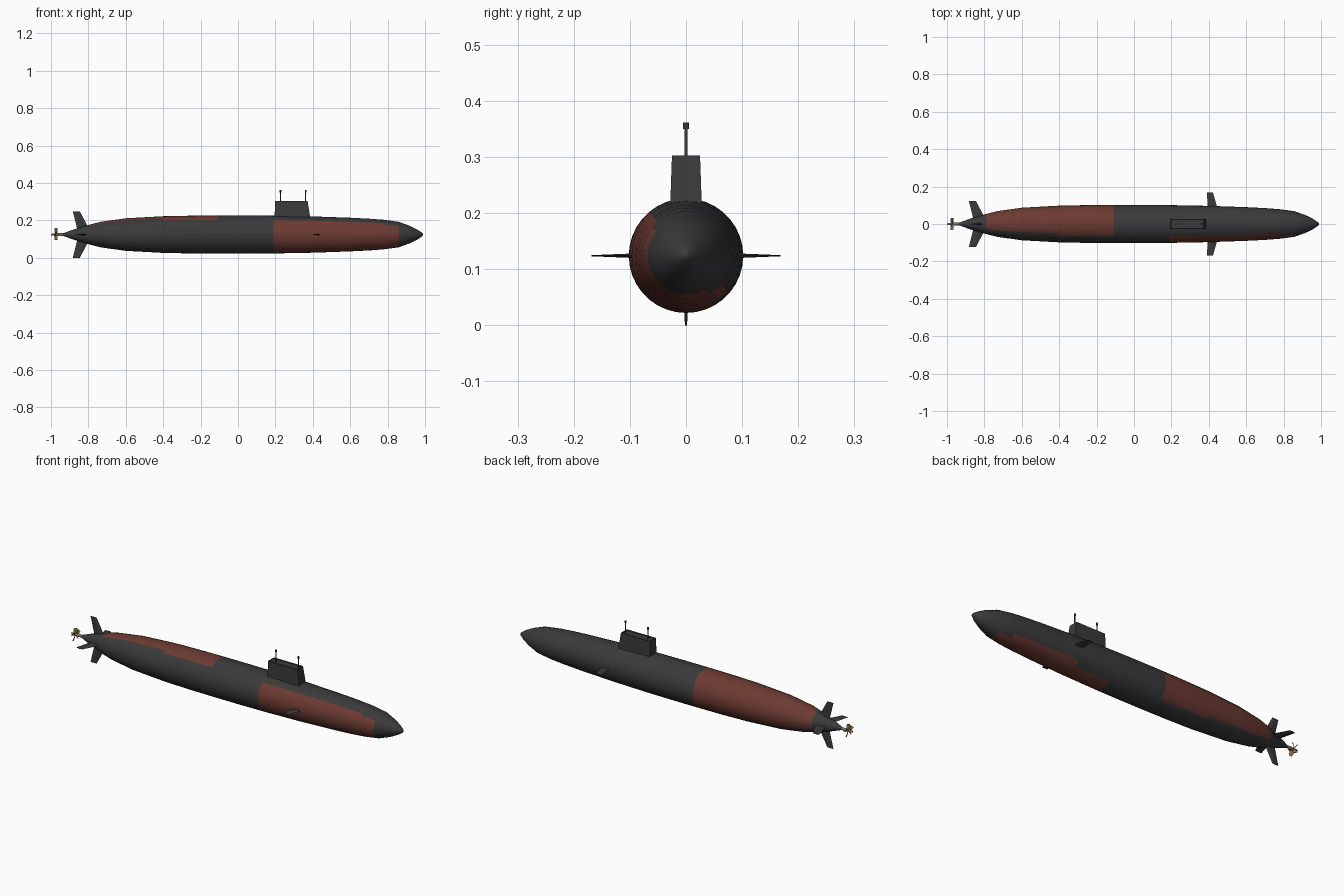
import bpy, bmesh
from math import sin, cos, atan2, degrees, radians, pi
from mathutils import Matrix, Vector

cube = bpy.data.objects.get("Cube")
if cube:
    bpy.data.objects.remove(cube, do_unlink=True)

AXIS_Z = 0.124


def material(name, rgb):
    m = bpy.data.materials.new(name)
    m.use_nodes = True
    col = (*rgb, 1)
    m.diffuse_color = col
    m.node_tree.nodes["Principled BSDF"].inputs["Base Color"].default_value = col
    return m


GREY = material("dark grey", (0.042, 0.042, 0.042))
RED = material("rust red", (0.15, 0.043, 0.032))
BRONZE = material("bronze", (0.25, 0.17, 0.075))


def finish(name, bm, mats, smooth=None):
    bmesh.ops.recalc_face_normals(bm, faces=bm.faces)
    me = bpy.data.meshes.new(name)
    bm.to_mesh(me)
    bm.free()
    for m in mats:
        me.materials.append(m)
    ob = bpy.data.objects.new(name, me)
    bpy.context.collection.objects.link(ob)
    if smooth:
        bpy.ops.object.select_all(action='DESELECT')
        ob.select_set(True)
        bpy.context.view_layer.objects.active = ob
        bpy.ops.object.shade_smooth_by_angle(angle=radians(smooth))
    return ob


def skin(bm, loops):
    """Bridge equal closed loops of points and cap both ends."""
    rows = [[bm.verts.new(p) for p in loop] for loop in loops]
    n = len(rows[0])
    for a, b in zip(rows, rows[1:]):
        for i in range(n):
            j = (i + 1) % n
            bm.faces.new((a[i], a[j], b[j], b[i]))
    bm.faces.new(rows[0])
    bm.faces.new(rows[-1])


def lathe(bm, profile, n):
    """Revolve (x, radius) points about the hull axis."""
    skin(bm, [[(x, r * cos(2 * pi * i / n), AXIS_Z + r * sin(2 * pi * i / n))
               for i in range(n)] for x, r in profile])


# Hull, with panels chosen by station and angle around the axis
HULL = [(-0.935, 0.007), (-0.88, 0.027), (-0.79, 0.054), (-0.73, 0.069),
        (-0.6, 0.087), (-0.4, 0.098), (-0.25, 0.101), (-0.11, 0.102),
        (0.05, 0.102), (0.19, 0.101), (0.4, 0.097), (0.6, 0.090),
        (0.7, 0.085), (0.78, 0.079), (0.86, 0.068), (0.92, 0.046),
        (0.96, 0.026), (0.985, 0.009), (0.99, 0.001)]


def is_red(x, angle):
    if -0.79 < x < -0.11:
        lo, hi = (-50, 130) if x > -0.4 else (-40, 120)
        return lo < (angle + 180) % 360 - 180 < hi
    if 0.19 < x < 0.86:
        lo = 140 if x > 0.78 else 130
        hi = 320 if 0.4 < x < 0.78 else 300
        return lo < angle % 360 < hi
    return False


bm = bmesh.new()
lathe(bm, HULL, 36)
for f in bm.faces:
    c = f.calc_center_median()
    f.material_index = int(is_red(c.x, degrees(atan2(c.z - AXIS_Z, c.y))))
finish("hull", bm, [GREY, RED], 40)

# Sail with a shallow recessed bridge deck
bm = bmesh.new()
skin(bm, [[(xa, -w, z), (xb, -w, z), (xb, w, z), (xa, w, z)]
          for xa, xb, w, z in ((0.195, 0.39, 0.029, 0.19),
                               (0.198, 0.372, 0.025, 0.303))])
bm.faces.ensure_lookup_table()
deck = max(bm.faces, key=lambda f: f.calc_center_median().z)
bmesh.ops.inset_region(bm, faces=[deck], thickness=0.004, depth=0)
bmesh.ops.translate(bm, verts=deck.verts, vec=(0, 0, -0.006))
finish("sail", bm, [GREY])

# Masts with small heads
for name, x in (("rear_mast", 0.227), ("front_mast", 0.362)):
    bm = bmesh.new()
    for r, z0, z1 in ((0.0028, 0.29, 0.352), (0.005, 0.35, 0.361)):
        bmesh.ops.create_cone(bm, cap_ends=True, segments=10, radius1=r, radius2=r,
                              depth=z1 - z0,
                              matrix=Matrix.Translation((x, 0, (z0 + z1) / 2)))
    finish(name, bm, [GREY], 40)


def fin(name, angle, sections):
    """Tapered fin pointing along +y, turned about the hull axis."""
    bm = bmesh.new()
    skin(bm, [[(xa, d, 0), (xa * 0.4 + xb * 0.6, d, t), (xb, d, 0),
               (xa * 0.4 + xb * 0.6, d, -t)] for xa, xb, d, t in sections])
    bmesh.ops.transform(bm, verts=bm.verts, matrix=Matrix.Translation((0, 0, AXIS_Z))
                        @ Matrix.Rotation(radians(angle), 4, 'X'))
    finish(name, bm, [GREY])


TAIL = ((-0.855, -0.785, 0.01, 0.006), (-0.883, -0.846, 0.124, 0.002))
BOW = ((0.395, 0.45, 0.07, 0.005), (0.39, 0.422, 0.168, 0.001))
for name, angle in (("back", 0), ("upper", 90), ("front", 180), ("lower", 270)):
    fin(name + "_tail_fin", angle, TAIL)
for name, angle in (("back", 0), ("front", 180)):
    fin(name + "_bow_plane", angle, BOW)

# Propeller hub and twisted blades
bm = bmesh.new()
lathe(bm, [(-1.0, 0.002), (-0.99, 0.006), (-0.955, 0.008), (-0.93, 0.007)], 12)
finish("propeller_hub", bm, [BRONZE], 40)

BLADES = 5
bm = bmesh.new()
for k in range(BLADES):
    spin = Matrix.Rotation(2 * pi * k / BLADES + pi / 2, 4, 'X')
    loops = []
    for d, chord, pitch in ((0.004, 0.007, 55), (0.018, 0.011, 45), (0.034, 0.008, 35)):
        turn = Matrix.Rotation(radians(pitch), 4, 'Y')
        loops.append([Vector((-0.973, 0, AXIS_Z)) + spin @
                      (turn @ Vector((u * chord, 0, v * 0.0012)) + Vector((0, d, 0)))
                      for u, v in ((-1, 0), (0, 1), (1, 0), (0, -1))])
    skin(bm, loops)
finish("propeller_blades", bm, [BRONZE])
